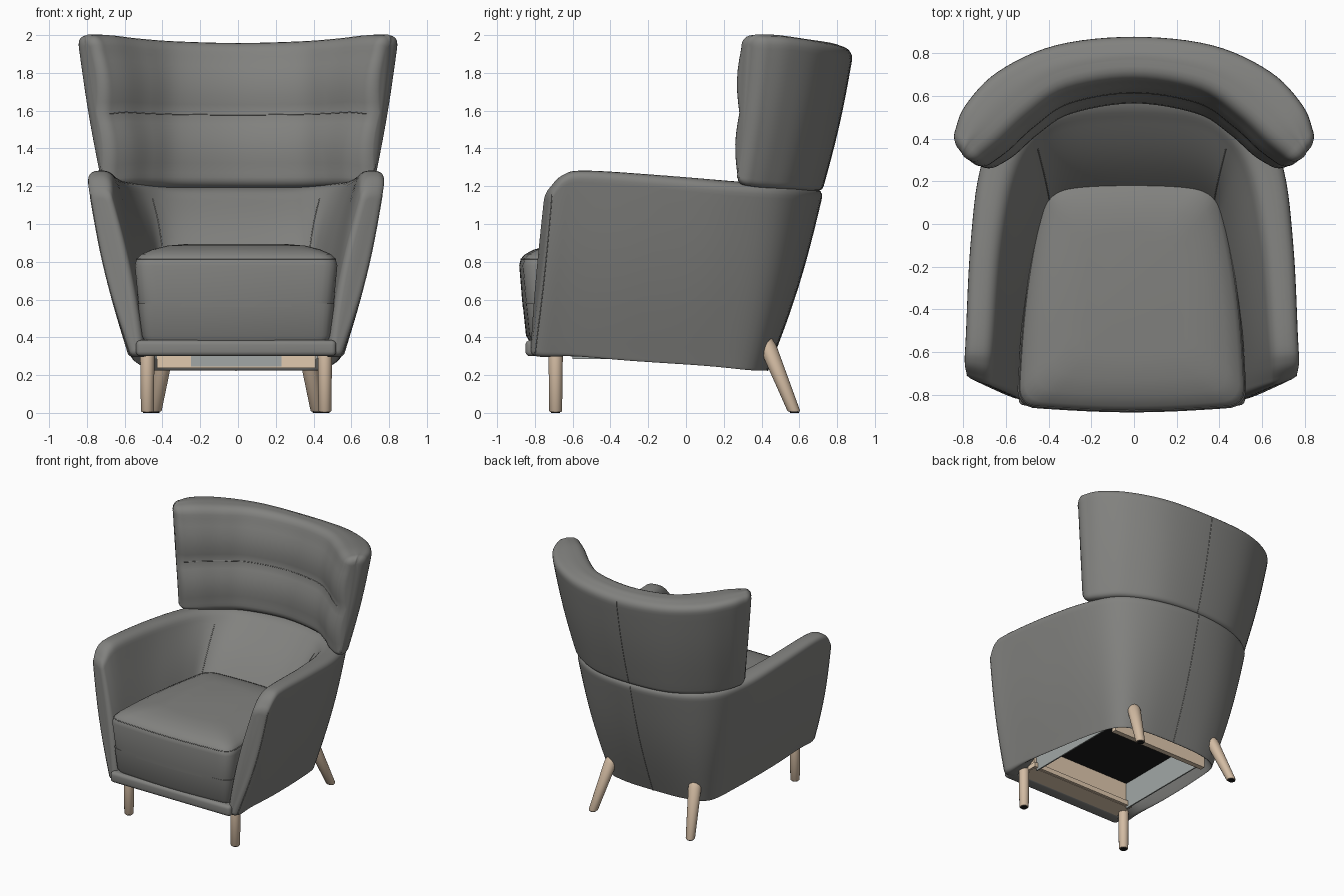
import bpy, bmesh, math
from mathutils import Vector

if "Cube" in bpy.data.objects:
    bpy.data.objects.remove(bpy.data.objects["Cube"])


def material(name, rgb):
    mat = bpy.data.materials.new(name)
    mat.use_nodes = True
    mat.diffuse_color = (*rgb, 1)
    mat.node_tree.nodes["Principled BSDF"].inputs["Base Color"].default_value = (*rgb, 1)
    return mat


FABRIC = material("grey fabric", (0.222, 0.222, 0.212))
WOOD = material("pale wood", (0.65, 0.5, 0.365))
PLANK = material("light plank wood", (0.75, 0.59, 0.43))
BLACK = material("black webbing", (0.01, 0.01, 0.01))
LINING = material("light grey lining", (0.36, 0.39, 0.38))
SHIFT = Vector((-0.01, 0, 0))   # lower body sits slightly off the centre line


def finish(name, bm, mat, angle=40):
    bmesh.ops.recalc_face_normals(bm, faces=bm.faces)
    mesh = bpy.data.meshes.new(name)
    bm.to_mesh(mesh)
    bm.free()
    mesh.materials.append(mat)
    mesh.shade_smooth()
    mesh.set_sharp_from_angle(angle=math.radians(angle))
    bpy.context.collection.objects.link(bpy.data.objects.new(name, mesh))


def skin(name, rings, mat, offset=SHIFT):
    """Join equal closed rings into a capped solid."""
    bm = bmesh.new()
    rows = [[bm.verts.new(p + offset) for p in ring] for ring in rings]
    n = len(rows[0])
    for a, b in zip(rows, rows[1:]):
        for i in range(n):
            j = (i + 1) % n
            bm.faces.new((a[i], a[j], b[j], b[i]))
    bm.faces.new(rows[0])
    bm.faces.new(rows[-1])
    finish(name, bm, mat)


def section(corners, radii, bulges, steps=11):
    """Rounded polygon; each edge may swell by (amount, lobes)."""
    n = len(corners)
    centre = sum(corners, Vector()) / n
    fillets = []
    for i, c in enumerate(corners):
        to_prev, to_next = corners[i - 1] - c, corners[(i + 1) % n] - c
        r = min(radii[i], 0.45 * to_prev.length, 0.45 * to_next.length)
        a, b = c + to_prev.normalized() * r, c + to_next.normalized() * r
        ts = [k / 6 for k in range(7)]
        fillets.append([a * (1 - t) ** 2 + c * 2 * t * (1 - t) + b * t * t for t in ts])
    points = []
    for i in range(n):
        points += fillets[i]
        a, b = fillets[i][-1], fillets[(i + 1) % n][0]
        along = (b - a).normalized()
        out = (a + b) / 2 - centre
        out = (out - along * out.dot(along)).normalized()
        amount, lobes = bulges[i]
        for k in range(1, steps + 1):
            v = k / (steps + 1)
            points.append(a.lerp(b, v) + out * amount * abs(math.sin(lobes * math.pi * v)))
    return points


def inset(corners, d):
    n = len(corners)
    result = []
    for i, c in enumerate(corners):
        moved = c.copy()
        for other in (corners[i - 1], corners[(i + 1) % n]):
            e = other - c
            moved += e.normalized() * min(d, 0.4 * e.length)
        result.append(moved)
    return result


def spline(p, q, r, s, t):
    return 0.5 * (2 * q + (r - p) * t + (2 * p - 5 * q + 4 * r - s) * t * t
                  + (3 * q - p - 3 * r + s) * t ** 3)


def flip(points):
    return [Vector((-p.x, p.y, p.z)) for p in points]


def wrap(name, half, radii, bulges, size, offset):
    """Sweep a changing section round the chair from one side to the other."""
    half = [[Vector(p) for p in st] for st in half]
    keys = [flip(st) for st in reversed(half[1:])] + half
    last = len(keys) - 1
    stations = []
    for i in range(last):
        quad = [keys[max(0, min(last, i + k))] for k in (-1, 0, 1, 2)]
        for t in range(6):
            stations.append([spline(*c, t / 6) for c in zip(*quad)])
    stations.append(keys[-1])
    rings = [section(st, radii, bulges) for st in stations]
    # softly rounded ends that carry on in the direction of the sweep
    heading = [(b - a).normalized() for a, b in zip(rings[-2], rings[-1])]
    caps = []
    for k in range(1, 6):
        a = k / 5 * math.pi / 2
        d = size * (1 - math.cos(a))
        ring = section(inset(keys[-1], d), [max(r - d, 0.015) for r in radii], bulges)
        caps.append([p + h * size * math.sin(a) for p, h in zip(ring, heading)])
    skin(name, [flip(r) for r in reversed(caps)] + rings + caps, FABRIC, offset)
    return rings, caps


def seam(name, points, closed=False, offset=SHIFT):
    curve = bpy.data.curves.new(name, "CURVE")
    curve.dimensions = "3D"
    curve.bevel_depth = 0.003
    curve.bevel_resolution = 1
    line = curve.splines.new("POLY")
    line.points.add(len(points) - 1)
    for slot, p in zip(line.points, points):
        slot.co = (*(p + offset), 1)
    line.use_cyclic_u = closed
    curve.materials.append(FABRIC)
    bpy.context.collection.objects.link(bpy.data.objects.new(name, curve))


def box(name, low, high, mat, bevel=0.0):
    bm = bmesh.new()
    bmesh.ops.create_cube(bm, size=1)
    low, high = Vector(low), Vector(high)
    for v in bm.verts:
        v.co = (low + high) / 2 + v.co * (high - low) + SHIFT
    if bevel:
        bmesh.ops.bevel(bm, geom=bm.edges[:], offset=bevel, segments=4, profile=0.5, affect="EDGES")
    finish(name, bm, mat)


# Arms and lower back: outer bottom, outer top, inner top, inner bottom per station
body = [
    [(0, .43, .21), (0, .735, 1.19), (0, .56, 1.2), (0, .14, .8)],
    [(.28, .415, .21), (.35, .685, 1.19), (.3, .53, 1.2), (.26, .13, .8)],
    [(.44, .34, .212), (.61, .53, 1.2), (.46, .43, 1.22), (.38, .08, .79)],
    [(.5, .1, .235), (.725, .26, 1.215), (.56, .24, 1.235), (.42, -.05, .75)],
    [(.54, -.3, .262), (.77, -.1, 1.25), (.62, -.1, 1.26), (.45, -.35, .6)],
    [(.56, -.62, .29), (.79, -.52, 1.28), (.65, -.53, 1.285), (.46, -.6, .35)],
    [(.57, -.75, .295), (.795, -.64, 1.26), (.66, -.66, 1.26), (.47, -.73, .3)],
    [(.565, -.79, .3), (.785, -.7, 1.19), (.665, -.735, 1.19), (.48, -.795, .3)],
]
rings, caps = wrap("arms_and_back", body, (.03, .07, .08, .02),
                   ((.02, 1), (0, 1), (.02, 1), (0, 1)), .032, SHIFT)
seam("back_seam", rings[len(rings) // 2][3:21])
corner = rings[len(rings) // 2 + 12][43:54]
for mirror in (list, flip):
    seam("arm_piping", mirror(caps[0][3:21]))
    seam("inner_corner_seam", mirror(corner))

# Winged headrest with two padded rolls on its front
head = [
    [(0, .72, 1.17), (0, .89, 1.925), (0, .68, 1.975), (0, .56, 1.2)],
    [(.32, .685, 1.17), (.37, .85, 1.94), (.31, .63, 1.98), (.3, .51, 1.2)],
    [(.56, .56, 1.18), (.645, .725, 1.965), (.49, .51, 1.99), (.45, .42, 1.2)],
    [(.67, .43, 1.19), (.8, .565, 1.99), (.63, .38, 2.005), (.56, .325, 1.2)],
    [(.715, .34, 1.2), (.85, .44, 1.995), (.72, .305, 2.005), (.645, .28, 1.21)],
]
rings, caps = wrap("headrest", head, (.04, .07, .09, .07),
                   ((.01, 1), (.004, 1), (.025, 2), (0, 1)), .05, Vector())
seam("headrest_seam", rings[len(rings) // 2][3:21], offset=Vector())
seam("headrest_tuft", [ring[48] for ring in rings], offset=Vector())


def outlines(corners, radii, levels):
    """Rounded plan outlines stacked at (height, inset) levels."""
    bulges = ((.01, 1), (.02, 1), (.018, 1), (.02, 1))
    return [[p + Vector((0, 0, z)) for p in section(inset(corners, d), radii, bulges)]
            for z, d in levels]


# Seat cushion, with a front lip that drops down to the rail
front = [Vector((.55, -.865, 0)), Vector((-.55, -.865, 0))]
plan = [Vector((-.41, .21, 0)), Vector((.41, .21, 0))] + front
cushion = outlines(plan, (.1, .1, .12, .12), [
    (.56, .019), (.6, .015), (.78, 0), (.815, .008), (.84, .03),
    (.865, .08), (.885, .15), (.895, .25)])
skin("seat_cushion", cushion, FABRIC)
seam("cushion_piping", cushion[3], True)
lip = [Vector((-.52, -.62, 0)), Vector((.52, -.62, 0))] + front
skin("cushion_front_lip", outlines(lip, (.01, .01, .12, .12), [
    (.37, .06), (.41, .036), (.58, .018)]), FABRIC)
box("front_rail", (-.53, -.85, .3), (.53, -.74, .385), FABRIC, .025)

# Hollow underside: wooden frame, lined sides and webbing below the cushion
under = [
    ("seat_deck", -.43, .43, -.64, .3, .5, .57, FABRIC),
    ("webbing", -.42, .42, -.6, .24, .492, .5, BLACK),
    ("front_frame_board", -.45, .45, -.64, -.6, .3, .5, PLANK),
    ("front_frame_ledge", -.46, .46, -.75, -.58, .303, .34, PLANK),
    ("back_frame_board", -.42, .42, .24, .28, .238, .5, PLANK),
    ("back_lining", -.24, .24, .234, .24, .245, .5, LINING),
    ("left_lining", .42, .43, -.6, .24, .285, .5, LINING),
    ("right_lining", -.43, -.42, -.6, .24, .285, .5, LINING),
]
for name, x0, x1, y0, y1, z0, z1, mat in under:
    box(name, (x0, y0, z0), (x1, y1, z1), mat)


# Tapered legs with small dark glides
def leg(name, foot, top, r_foot, r_top):
    def circle(t, r):
        c = Vector(foot).lerp(Vector(top), t)
        return [c + Vector((r * math.cos(a), r * math.sin(a), 0))
                for a in (k * math.tau / 24 for k in range(24))]
    skin(name, [circle(0.015, r_foot - .004), circle(0.03, r_foot), circle(0.85, r_top),
                circle(0.95, r_top * .8), circle(1, r_top * .4)], WOOD)
    skin(name + "_glide", [circle(0, r_foot * .7), circle(0.02, r_foot * .7)], BLACK)


for side, word in ((1, "left"), (-1, "right")):
    leg("front_leg_" + word, (side * .47, -.69, 0), (side * .47, -.69, .36), .034, .038)
    leg("back_leg_" + word, (side * .43, .575, 0), (side * .36, .405, .42), .034, .048)
